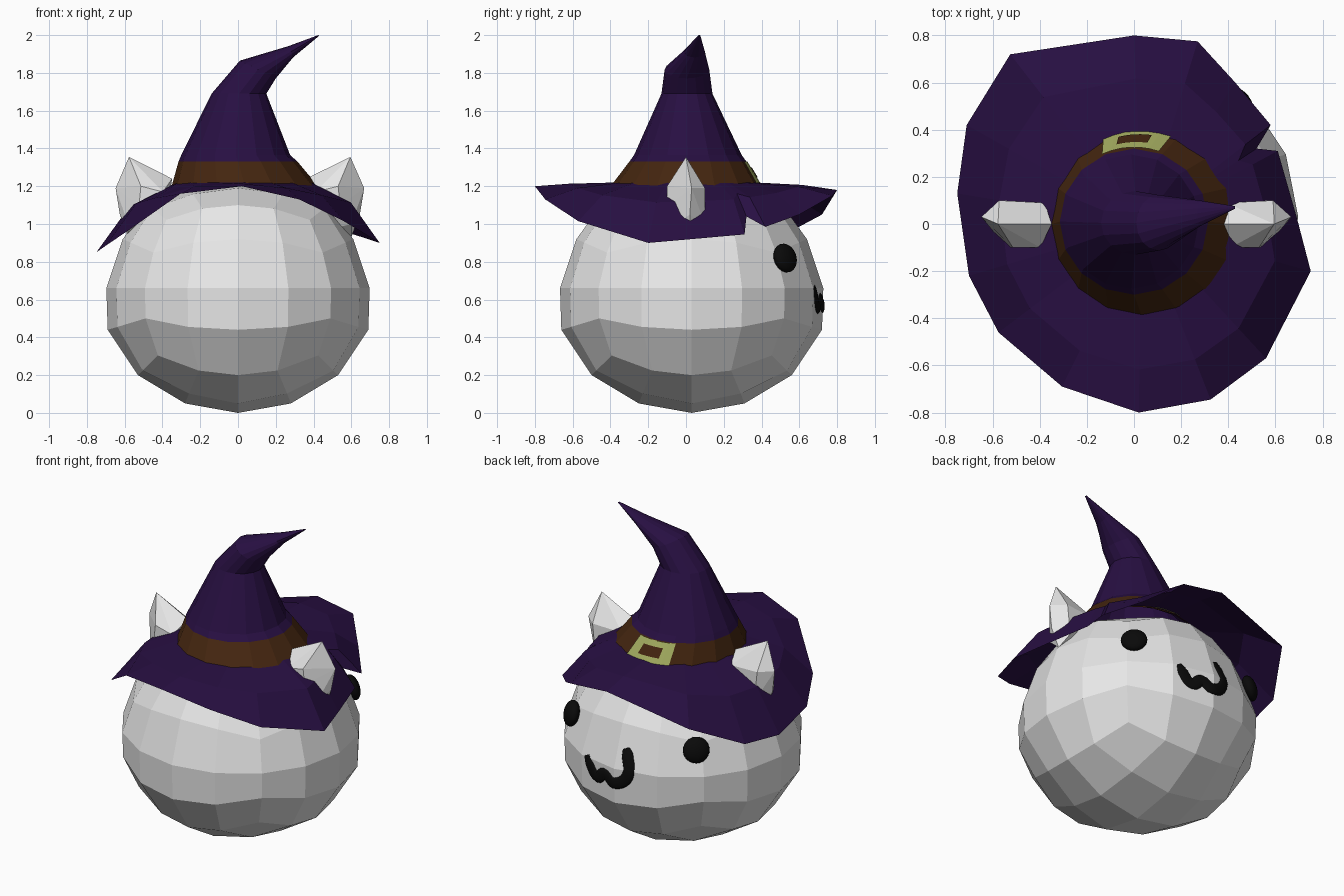
import bpy, bmesh, math
from mathutils import Vector

if "Cube" in bpy.data.objects:
    bpy.data.objects.remove(bpy.data.objects["Cube"])


def material(name, rgb):
    m = bpy.data.materials.new(name)
    m.diffuse_color = (*rgb, 1)
    m.use_nodes = True
    m.node_tree.nodes["Principled BSDF"].inputs["Base Color"].default_value = m.diffuse_color
    return m


WHITE = material("white", (0.8, 0.8, 0.8))
PURPLE = material("dark purple", (0.021, 0.0048, 0.055))
BROWN = material("brown", (0.058, 0.019, 0.005))
GOLD = material("pale gold", (0.38, 0.43, 0.12))
BLACK = material("black", (0.003, 0.003, 0.003))


def finish(name, bm, *mats):
    bmesh.ops.recalc_face_normals(bm, faces=bm.faces)
    me = bpy.data.meshes.new(name)
    bm.to_mesh(me)
    bm.free()
    for m in mats:
        me.materials.append(m)
    ob = bpy.data.objects.new(name, me)
    bpy.context.collection.objects.link(ob)
    return ob


def loft(bm, rings, closed=True):
    """Join rows of points with quads; returns faces row by row."""
    rows = [[bm.verts.new(p) for p in r] for r in rings]
    n = len(rows[0])
    return [[bm.faces.new((a[i], a[(i + 1) % n], b[(i + 1) % n], b[i]))
             for i in range(n if closed else n - 1)]
            for a, b in zip(rows, rows[1:])]


# Body: quad sphere, bent to a plump profile (radius, height every 22.5 degrees)
PROFILE = [(0, 0), (.28, .05), (.53, .2), (.69, .44), (.697, .66),
           (.61, .92), (.48, 1.1), (.26, 1.19), (0, 1.22)]
bm = bmesh.new()
bmesh.ops.create_cube(bm, size=2)
bmesh.ops.subdivide_edges(bm, edges=bm.edges[:], cuts=3, use_grid_fill=True)
for v in bm.verts:
    d = Vector([math.tan(math.pi / 4 * c) for c in v.co]).normalized()
    t = math.acos(max(-1, min(1, -d.z))) / math.pi * 8
    i = min(int(t), 7)
    r, z = Vector(PROFILE[i]).lerp(Vector(PROFILE[i + 1]), t - i)
    a = math.atan2(d.y, d.x)
    v.co = (r * math.cos(a), .03 + r * math.sin(a), z)
finish("body", bm, WHITE)

# Hat brim: drooping outline with a small bite near the right ear
OUTLINE = [(.69, .03, .92), (.61, .31, .945), (.52, .32, 1.04), (.58, .42, .985),
           (.43, .6, 1.05), (.27, .775, 1.15), (0, .8, 1.18), (-.525, .72, 1.05),
           (-.71, .42, .89), (-.75, .13, .85), (-.7, -.22, .885),
           (-.575, -.46, .97), (-.305, -.69, 1.16), (.02, -.8, 1.2),
           (.325, -.745, 1.13), (.56, -.57, 1.015), (.75, -.2, .9)]
inner, mid = [], []
for x, y, z in OUTLINE:
    a = math.atan2(y, x - .035)
    p = (.035 + .365 * math.cos(a), .365 * math.sin(a), 1.22)
    inner.append(p)
    mid.append((p[0] + .58 * (x - p[0]), p[1] + .58 * (y - p[1]), 1.22 + .33 * (z - 1.22)))
bm = bmesh.new()
loft(bm, [inner, mid, OUTLINE])
finish("hat_brim", bm, PURPLE)

# Hat cone: rings of (centre, radius x, radius y, tilt drop), lowest row is the band
RINGS = [((.035, 0, 1.205), .385, .395, 0), ((0, .01, 1.33), .315, .31, 0),
         ((-.012, .01, 1.365), .288, .285, 0), ((.005, .005, 1.69), .145, .135, 0),
         ((.105, .005, 1.818), .095, .118, .047), ((.28, .045, 1.912), .012, .055, .03),
         ((.427, .07, 1.998), .002, .006, .002)]


def ring_point(ring, a, off=0):
    (x, y, z), rx, ry, drop = ring
    return Vector((x + (rx + off) * math.cos(a), y + (ry + off) * math.sin(a),
                   z - drop * math.cos(a)))


N = 16
bm = bmesh.new()
rows = loft(bm, [[ring_point(r, 2 * math.pi * i / N) for i in range(N)] for r in RINGS])
for f in rows[0]:
    f.material_index = 1
finish("hat_cone", bm, PURPLE, BROWN)


# Buckle plates following the band at the face side
def band_plate(name, half_deg, low, high, off, mat):
    bm = bmesh.new()
    angles = [math.radians(93 + half_deg * (k / 3 - 1)) for k in range(7)]
    loft(bm, [[ring_point(RINGS[0], a, off).lerp(ring_point(RINGS[1], a, off), t)
               for a in angles] for t in (low, high)], closed=False)
    ob = finish(name, bm, mat)
    if ob.data.polygons[0].normal.y < 0:
        ob.data.flip_normals()


band_plate("buckle", 22, .06, 1.0, .006, GOLD)
band_plate("buckle_centre", 11, .32, .76, .010, BROWN)

# Ears: faceted wedges poking through the brim
EAR = [(.595, 0, 1.355), (.668, .03, 1.19), (.53, -.1, 1.2), (.54, -.1, 1.1),
       (.41, -.1, 1.17), (.57, .1, 1.0), (.59, .1, 1.19), (.39, .09, 1.18),
       (.6, -.05, 1.0), (.645, .02, 1.05), (.36, 0, 1.24), (.6, .03, .93), (.4, 0, .95)]
for side, s in (("right", 1), ("left", -.97)):
    bm = bmesh.new()
    for x, y, z in EAR:
        bm.verts.new((x * s, y, z))
    res = bmesh.ops.convex_hull(bm, input=bm.verts[:])
    bmesh.ops.delete(bm, geom=list({g for g in res["geom_interior"]
                                    if isinstance(g, bmesh.types.BMVert)}), context='VERTS')
    finish(side + "_ear", bm, WHITE)

# Eyes: flattened beads on the face
for side, s in (("right", 1), ("left", -1)):
    bpy.ops.mesh.primitive_uv_sphere_add(segments=20, ring_count=12, radius=.078,
                                         location=(.44 * s, .525, .82))
    eye = bpy.context.object
    eye.name = side + "_eye"
    eye.scale = (1, .55, 1)
    eye.rotation_euler = (math.radians(15), 0, -s * math.radians(42))
    eye.data.materials.append(BLACK)
    bpy.ops.object.shade_smooth_by_angle()

# Mouth: crooked w-shaped stroke flattened against the face
STROKE = [(.225, .67, .6), (.2, .62, 1), (.14, .56, 1), (.08, .60, 1), (.01, .565, 1),
          (-.085, .63, 1), (-.065, .75, 1), (-.05, .785, .6)]
cu = bpy.data.curves.new("stroke", 'CURVE')
cu.dimensions = '3D'
cu.bevel_depth = .036
cu.use_fill_caps = True
sp = cu.splines.new('BEZIER')
sp.resolution_u = 5
sp.bezier_points.add(len(STROKE) - 1)
for bp, (x, z, r) in zip(sp.bezier_points, STROKE):
    bp.co = (x, 0, z)
    bp.radius = r
    bp.handle_left_type = bp.handle_right_type = 'AUTO'
tmp = bpy.data.objects.new("stroke_helper", cu)
bpy.context.collection.objects.link(tmp)
bpy.context.view_layer.update()
me = bpy.data.meshes.new_from_object(tmp.evaluated_get(bpy.context.evaluated_depsgraph_get()))
bpy.data.objects.remove(tmp)
for v in me.vertices:
    v.co.y = .725 - .2 * abs(v.co.x) - .33 * max(0, v.co.z - .66) + v.co.y * .3
me.materials.clear()
me.materials.append(BLACK)
mouth = bpy.data.objects.new("mouth", me)
bpy.context.collection.objects.link(mouth)
